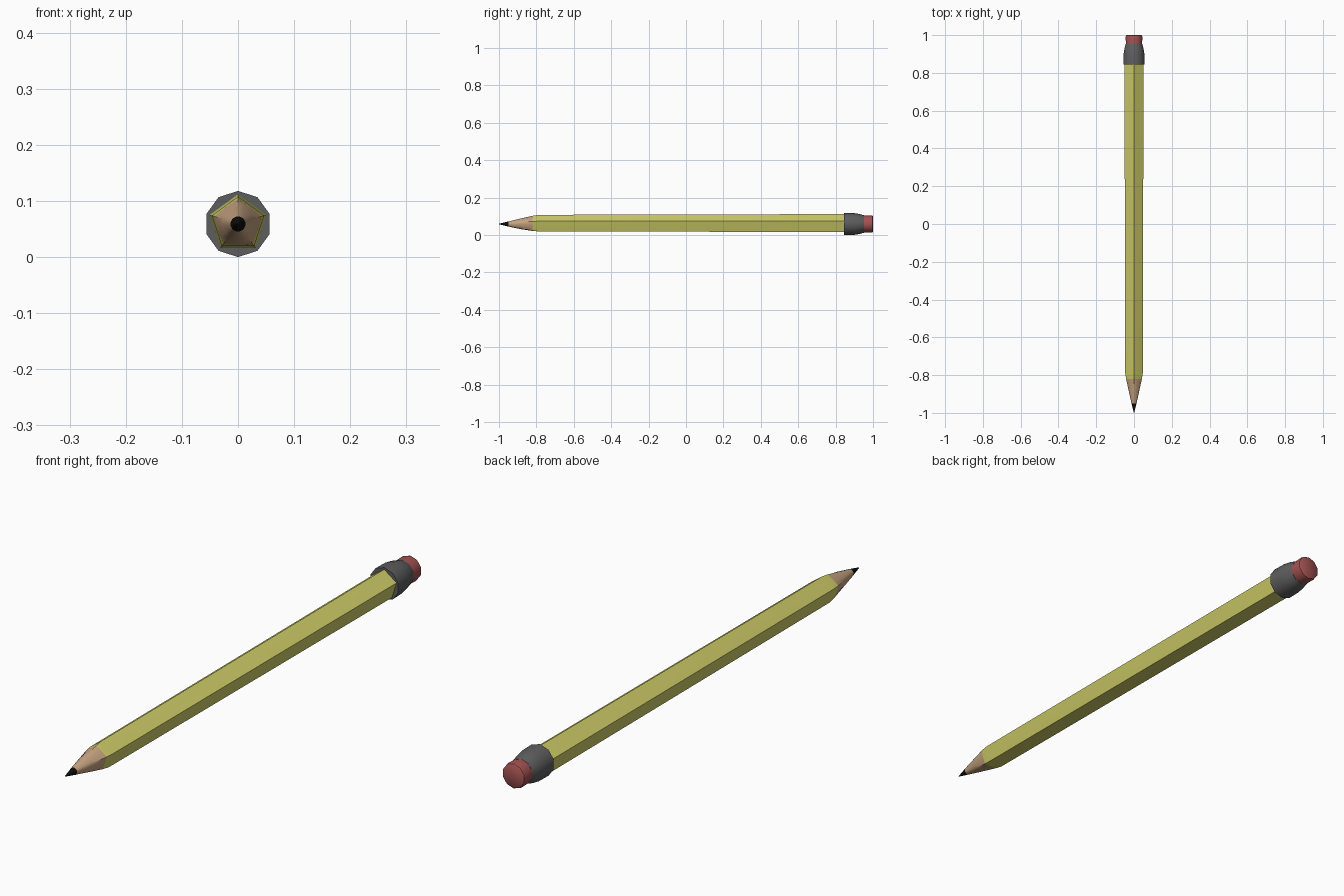
import bpy, bmesh, math

if "Cube" in bpy.data.objects:
    bpy.data.objects.remove(bpy.data.objects["Cube"])

ZC = 0.059


def material(name, rgb):
    m = bpy.data.materials.new(name)
    m.diffuse_color = (*rgb, 1)
    m.use_nodes = True
    m.node_tree.nodes["Principled BSDF"].inputs["Base Color"].default_value = m.diffuse_color
    return m


yellow = material("yellow paint", (0.63, 0.62, 0.14))
wood = material("bare wood", (0.57, 0.37, 0.22))
black = material("graphite black", (0.004, 0.004, 0.004))
grey = material("ferrule grey", (0.11, 0.11, 0.11))
red = material("eraser red", (0.37, 0.085, 0.085))


def ring(y, r, n, roundness=1.0, sides=None):
    """Cross-section in xz; roundness blends from a polygon to a circle."""
    sides = sides or n
    pts = []
    for i in range(n):
        a = 2 * math.pi * i / n
        half = math.pi / sides
        local = a % (2 * half) - half
        poly = math.cos(half) / math.cos(local)
        rr = r * (roundness + (1 - roundness) * poly)
        pts.append((rr * math.sin(a), y, ZC + rr * math.cos(a)))
    return pts


def loft(name, rings, mat, angle):
    bm = bmesh.new()
    loops = [[bm.verts.new(p) for p in r] for r in rings]
    for a, b in zip(loops, loops[1:]):
        for i in range(len(a)):
            j = (i + 1) % len(a)
            bm.faces.new((a[i], a[j], b[j], b[i]))
    bm.faces.new(loops[0])
    bm.faces.new(loops[-1])
    bmesh.ops.recalc_face_normals(bm, faces=bm.faces)
    me = bpy.data.meshes.new(name)
    bm.to_mesh(me)
    bm.free()
    me.materials.append(mat)
    ob = bpy.data.objects.new(name, me)
    bpy.context.collection.objects.link(ob)
    bpy.ops.object.select_all(action='DESELECT')
    ob.select_set(True)
    bpy.context.view_layer.objects.active = ob
    bpy.ops.object.shade_smooth_by_angle(angle=math.radians(angle))
    return ob


def penta(y, r, roundness=0.0):
    return ring(y, r, 20, roundness, 5)


# Five-sided painted shaft with a short sharpened shoulder
loft("shaft", [penta(-0.82, 0.044, 0.15), penta(-0.79, 0.049),
               penta(0.86, 0.053)], yellow, 30)
# Sharpened wood cone, pentagon blending into a circle
loft("wood_cone", [penta(-0.95, 0.0135, 1), penta(-0.885, 0.029, 0.7),
                   penta(-0.82, 0.044, 0.15)], wood, 50)
# Graphite point
loft("lead_tip", [penta(-1.0, 0.001, 1), penta(-0.95, 0.0135, 1)], black, 50)
# Ten-sided metal collar narrowing towards the eraser
loft("ferrule", [ring(y, r, 10) for y, r in
                 ((0.845, 0.059), (0.90, 0.058), (0.93, 0.053), (0.953, 0.046))],
     grey, 40)
# Eraser with a softened rim
loft("eraser", [ring(y, r, 10) for y, r in
                ((0.94, 0.045), (0.99, 0.0465), (0.997, 0.045), (1.0, 0.041))],
     red, 40)
